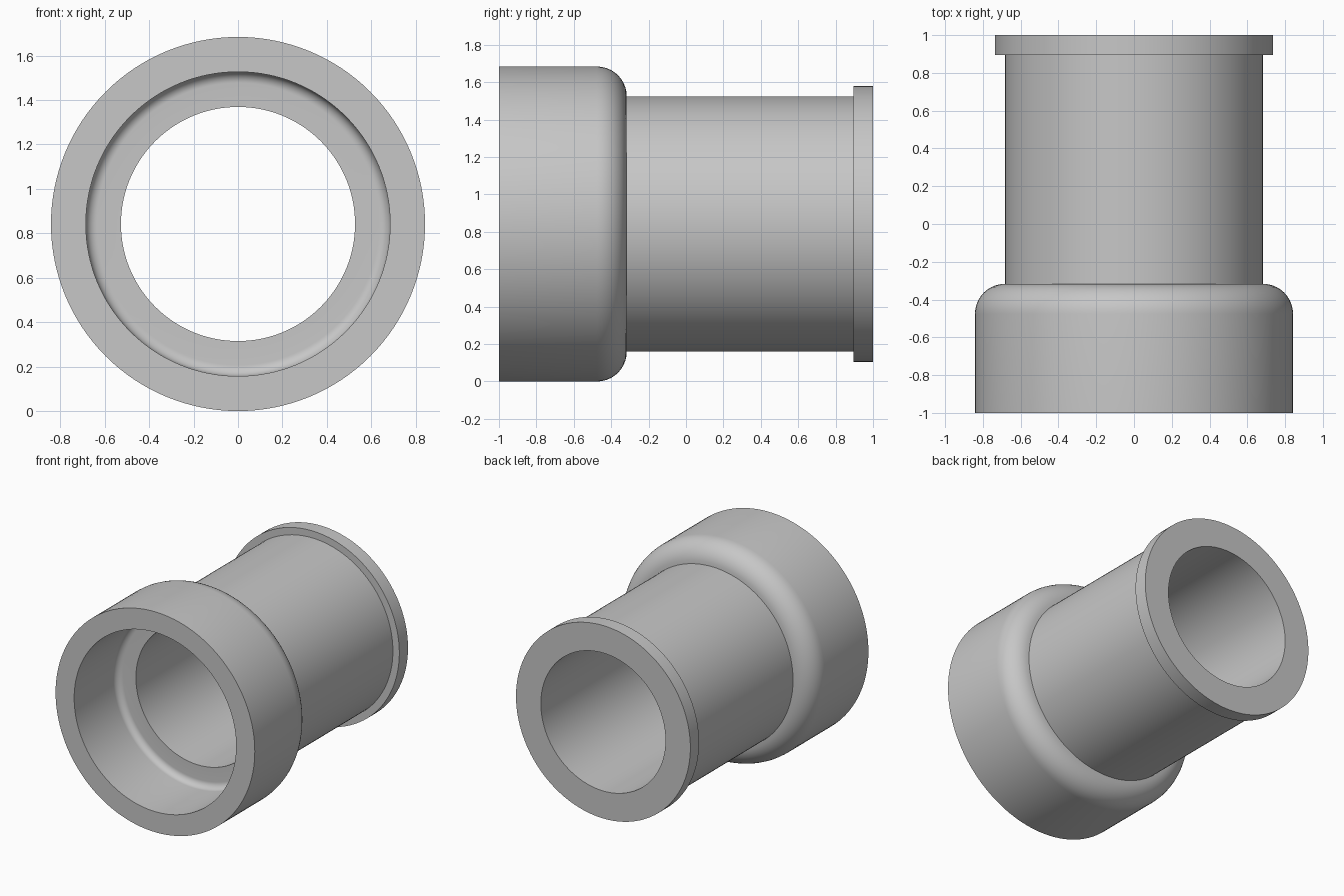
import bpy, bmesh
from math import sin, cos, pi, radians
from mathutils import Vector

if "Cube" in bpy.data.objects:
    bpy.data.objects.remove(bpy.data.objects["Cube"], do_unlink=True)

OUTER, SOCKET, PIPE, FLANGE, BORE = 0.842, 0.685, 0.683, 0.737, 0.527
SEGMENTS = 128

grey = bpy.data.materials.new("plain_grey")
grey.use_nodes = True
colour = (0.57, 0.57, 0.57, 1)
grey.diffuse_color = colour
grey.node_tree.nodes["Principled BSDF"].inputs["Base Color"].default_value = colour


def fillet(radius, y, size, steps=10):
    """Quarter round from the cylinder wall to the flat face at y."""
    angles = [pi / 2 * i / steps for i in range(steps + 1)]
    return [(radius - size + size * cos(a), y - size + size * sin(a)) for a in angles]


def revolve(name, profile):
    """Spin a closed (radius, y) profile around the lengthwise axis."""
    bm = bmesh.new()
    verts = [bm.verts.new((r, y, 0)) for r, y in profile]
    edges = [bm.edges.new((v, verts[i - 1])) for i, v in enumerate(verts)]
    bmesh.ops.spin(bm, geom=verts + edges, cent=(0, 0, 0), axis=(0, 1, 0),
                   angle=2 * pi, steps=SEGMENTS)
    bmesh.ops.remove_doubles(bm, verts=bm.verts, dist=0.0001)
    bmesh.ops.recalc_face_normals(bm, faces=bm.faces)
    mesh = bpy.data.meshes.new(name)
    bm.to_mesh(mesh)
    bm.free()
    mesh.materials.append(grey)
    obj = bpy.data.objects.new(name, mesh)
    obj.location = Vector((0, 0, OUTER))
    bpy.context.collection.objects.link(obj)
    bpy.ops.object.select_all(action="DESELECT")
    obj.select_set(True)
    bpy.context.view_layer.objects.active = obj
    bpy.ops.object.shade_smooth_by_angle(angle=radians(30))
    return obj


# Rounded socket collar, straight pipe, end flange, through bore, socket recess
profile = [(OUTER, -1)]
profile += fillet(OUTER, -0.317, OUTER - PIPE)
profile += [(PIPE, 0.895), (FLANGE, 0.895), (FLANGE, 1), (BORE, 1), (BORE, -0.48)]
profile += reversed(fillet(SOCKET, -0.48, 0.05))
profile += [(SOCKET, -1)]

revolve("pipe_socket_fitting", profile)
